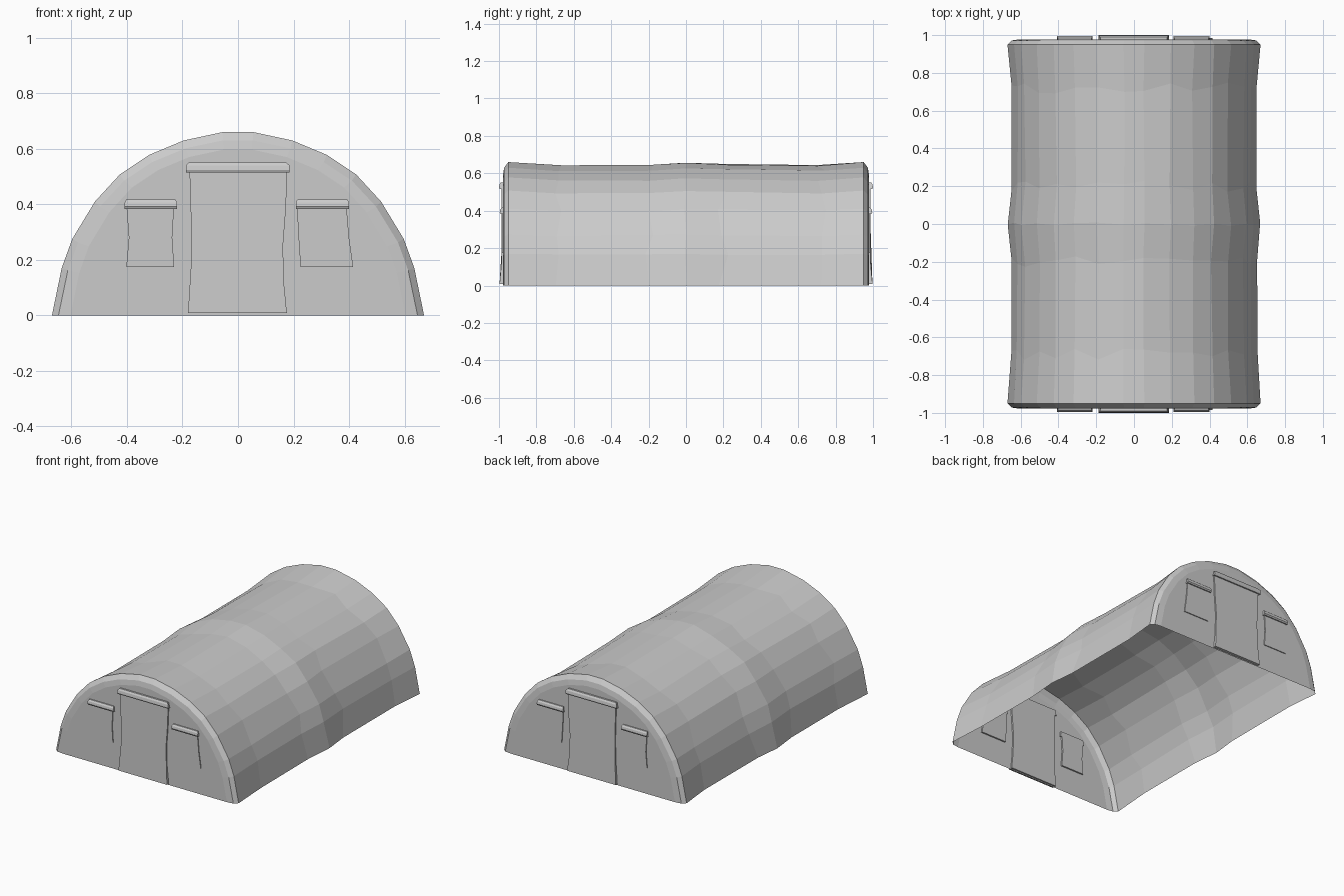
import bpy, bmesh, random

if "Cube" in bpy.data.objects:
    bpy.data.objects.remove(bpy.data.objects["Cube"])
random.seed(4)

# half of the arch, ground to crown (x, z)
HALF = [(.67, 0), (.635, .17), (.597, .275), (.515, .41), (.425, .508),
        (.32, .578), (.195, .63), (.055, .66)]
ARCH = HALF + [(-x, z) for x, z in reversed(HALF)]


def finish(bm, name):
    bmesh.ops.recalc_face_normals(bm, faces=bm.faces)
    me = bpy.data.meshes.new(name)
    bm.to_mesh(me)
    bm.free()
    ob = bpy.data.objects.new(name, me)
    bpy.context.collection.objects.link(ob)
    return ob


def prism(name, pts, to3d, a, b):
    """Extrude a 2D outline between depths a and b."""
    bm = bmesh.new()
    lo = [bm.verts.new(to3d(p, a)) for p in pts]
    hi = [bm.verts.new(to3d(p, b)) for p in pts]
    bm.faces.new(lo)
    bm.faces.new(hi)
    n = len(pts)
    for i in range(n):
        j = (i + 1) % n
        bm.faces.new((lo[i], lo[j], hi[j], hi[i]))
    return finish(bm, name)


# Canvas shell: arch rings along y, sagging between the ribs, open underneath
# (y, width scale, height scale, jitter)
STATIONS = [(-.978, .90, .905, 0), (-.972, .965, .955, 0), (-.95, 1, 1, 0),
            (-.69, .972, .968, 1), (-.2, .968, .974, 1), (0, .998, .993, .3),
            (.2, .968, .982, 1), (.72, .972, .972, 1),
            (.95, 1, 1, 0), (.972, .965, .955, 0), (.978, .90, .905, 0)]
bm = bmesh.new()
rings = []
for y, sx, sz, jit in STATIONS:
    ring = []
    for x, z in ARCH:
        r = lambda a: random.uniform(-a, a) * jit
        ring.append(bm.verts.new((x * sx + r(.004), y + r(.03),
                                  z * sz + (r(.004) if z else 0))))
    rings.append(ring)
for a, b in zip(rings, rings[1:]):
    for i in range(len(ARCH) - 1):
        bm.faces.new((a[i], a[i + 1], b[i + 1], b[i]))
bm.faces.new(rings[0])       # front end wall
bm.faces.new(rings[-1])      # back end wall
finish(bm, "tent_shell")

# Door and window outlines (x, z)
DOOR = [(-.18, .008), (-.17, .17), (-.168, .3), (-.175, .535), (.178, .535),
        (.172, .38), (.162, .25), (.165, .12), (.176, .008)]
WIN_L = [(-.402, .175), (-.393, .28), (-.402, .4), (-.23, .4), (-.237, .28), (-.23, .175)]
WIN_R = [(.225, .175), (.218, .28), (.212, .4), (.39, .4), (.4, .28), (.415, .175)]


def flap(name, x0, x1, z0, z1, out, side):
    """Rolled-up flap: curved section run along x, with tapered upper ends."""
    h = z1 - z0
    sec = [(.970, z0), (out - .004, z0), (out, z0 + .25 * h),
           (out - .003, z0 + .7 * h), (out - .01, z1), (.970, z1)]
    ob = prism(name, sec, lambda p, x: (x, side * p[0], p[1]), x0, x1)
    mid = (x0 + x1) / 2
    for v in ob.data.vertices:
        if v.co.z > z0 + .8 * h:
            v.co.x = mid + (v.co.x - mid) * .94


for side, end in ((-1, "front"), (1, "back")):
    put = lambda p, d: (p[0], side * d, p[1])
    door = prism(end + "_door", DOOR, put, .968, .987)
    for v in door.data.vertices:      # door foot flares outwards
        if v.co.z < .02 and abs(v.co.y) > .98:
            v.co.y = side * .997
    prism(end + "_window_left", WIN_L, put, .968, .984)
    prism(end + "_window_right", WIN_R, put, .968, .984)
    flap(end + "_door_flap", -.188, .185, .515, .551, 1.0, side)
    flap(end + "_window_flap_left", -.408, -.22, .383, .417, .996, side)
    flap(end + "_window_flap_right", .208, .4, .383, .417, .996, side)
